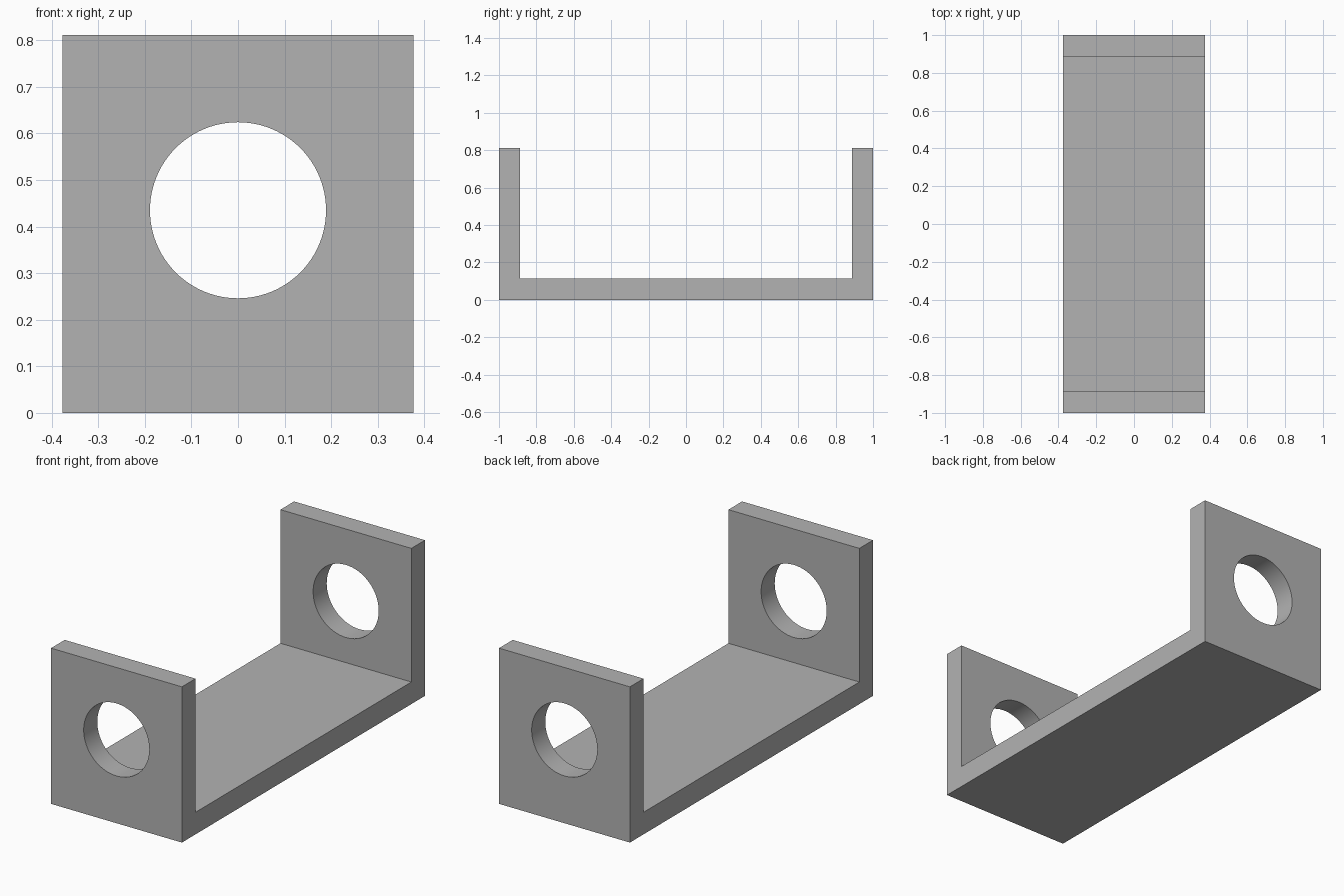
import bpy
import bmesh
import math

cube = bpy.data.objects.get("Cube")
if cube:
    bpy.data.objects.remove(cube, do_unlink=True)

HALF_WIDTH, HALF_LENGTH, HEIGHT = 0.377, 1.0, 0.811
WALL, FLOOR = 0.112, 0.115
HOLE_RADIUS, HOLE_Z = 0.189, 0.435

grey = bpy.data.materials.new("plain grey")
grey.use_nodes = True
colour = (0.45, 0.45, 0.45, 1)
grey.diffuse_color = colour
grey.node_tree.nodes["Principled BSDF"].inputs["Base Color"].default_value = colour

# U-shaped bracket: side profile extruded across the width
inner = HALF_LENGTH - WALL
half = [(HALF_LENGTH, 0), (HALF_LENGTH, HEIGHT), (inner, HEIGHT), (inner, FLOOR)]
profile = half + [(-y, z) for y, z in reversed(half)]
bm = bmesh.new()
side = bm.faces.new([bm.verts.new((-HALF_WIDTH, y, z)) for y, z in profile])
extruded = bmesh.ops.extrude_face_region(bm, geom=[side])["geom"]
bmesh.ops.translate(bm, vec=(2 * HALF_WIDTH, 0, 0),
                    verts=[v for v in extruded if isinstance(v, bmesh.types.BMVert)])
bmesh.ops.recalc_face_normals(bm, faces=bm.faces)
mesh = bpy.data.meshes.new("bracket")
bm.to_mesh(mesh)
bm.free()
bracket = bpy.data.objects.new("bracket", mesh)
bpy.context.collection.objects.link(bracket)
mesh.materials.append(grey)

# Round hole through both end plates
bpy.ops.mesh.primitive_cylinder_add(vertices=96, radius=HOLE_RADIUS, depth=3,
                                    location=(0, 0, HOLE_Z),
                                    rotation=(math.pi / 2, 0, 0))
cutter = bpy.context.object
cutter.name = "hole_cutter"
cutter.data.materials.append(grey)
cut = bracket.modifiers.new("holes", "BOOLEAN")
cut.operation = "DIFFERENCE"
cut.solver = "EXACT"
cut.object = cutter

# Apply the cut, then smooth only the round bores
bpy.ops.object.select_all(action="DESELECT")
bracket.select_set(True)
bpy.context.view_layer.objects.active = bracket
bpy.ops.object.modifier_apply(modifier=cut.name)
bpy.data.objects.remove(cutter, do_unlink=True)
bpy.ops.object.shade_smooth_by_angle(angle=math.radians(30))
